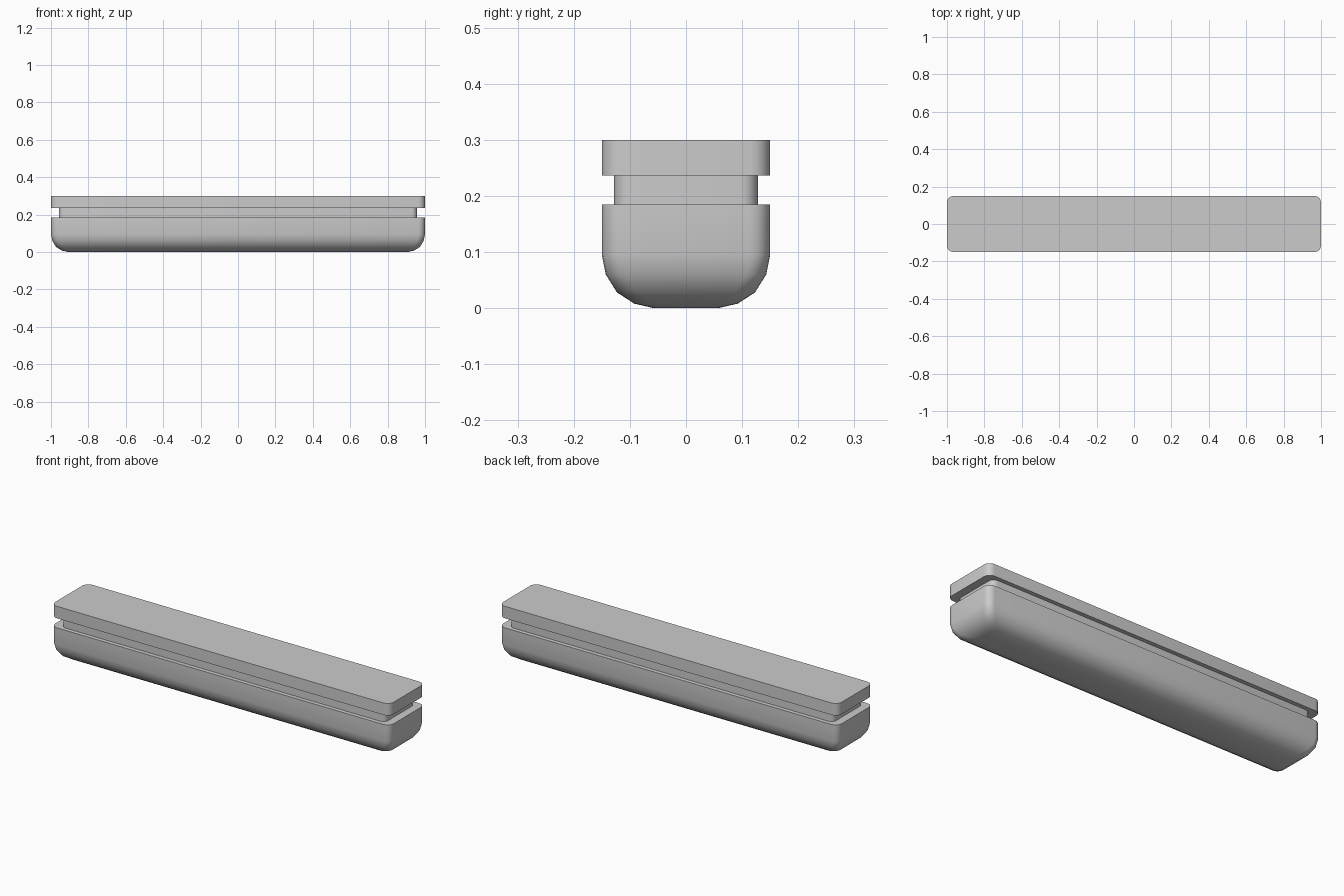
import bpy, bmesh, math

if "Cube" in bpy.data.objects:
    bpy.data.objects.remove(bpy.data.objects["Cube"])

CORNER_STEPS = 5


def ring(bm, hx, hy, z, r):
    """Rounded rectangle loop of vertices at height z."""
    verts = []
    for i, (sx, sy) in enumerate([(1, 1), (-1, 1), (-1, -1), (1, -1)]):
        for k in range(CORNER_STEPS + 1):
            a = math.pi / 2 * (i + k / CORNER_STEPS)
            verts.append(bm.verts.new((sx * (hx - r) + r * math.cos(a),
                                       sy * (hy - r) + r * math.sin(a), z)))
    return verts


def loft(name, sections):
    bm = bmesh.new()
    rings = [ring(bm, *s) for s in sections]
    n = len(rings[0])
    for a, b in zip(rings, rings[1:]):
        for i in range(n):
            j = (i + 1) % n
            bm.faces.new((a[i], a[j], b[j], b[i]))
    bm.faces.new(rings[0][::-1])
    bm.faces.new(rings[-1])
    bmesh.ops.recalc_face_normals(bm, faces=bm.faces)
    mesh = bpy.data.meshes.new(name)
    bm.to_mesh(mesh)
    bm.free()
    obj = bpy.data.objects.new(name, mesh)
    bpy.context.collection.objects.link(obj)
    bpy.context.view_layer.objects.active = obj
    obj.select_set(True)
    bpy.ops.object.shade_smooth_by_angle(angle=math.radians(35))
    obj.select_set(False)
    return obj


# Rounded underside: (inset from the outer wall, height)
underside = [(0.093, 0.0), (0.058, 0.008), (0.027, 0.028), (0.007, 0.06), (0, 0.095)]
sections = [(1 - i, 0.15 - i, z, 0.036) for i, z in underside]

# Straight lower wall, recessed groove, then the top slab
sections += [
    (1, 0.15, 0.185, 0.036),
    (0.957, 0.128, 0.185, 0.03),
    (0.957, 0.128, 0.236, 0.03),
    (1, 0.15, 0.236, 0.036),
    (1, 0.15, 0.30, 0.036),
]
loft("grooved_bar", sections)
